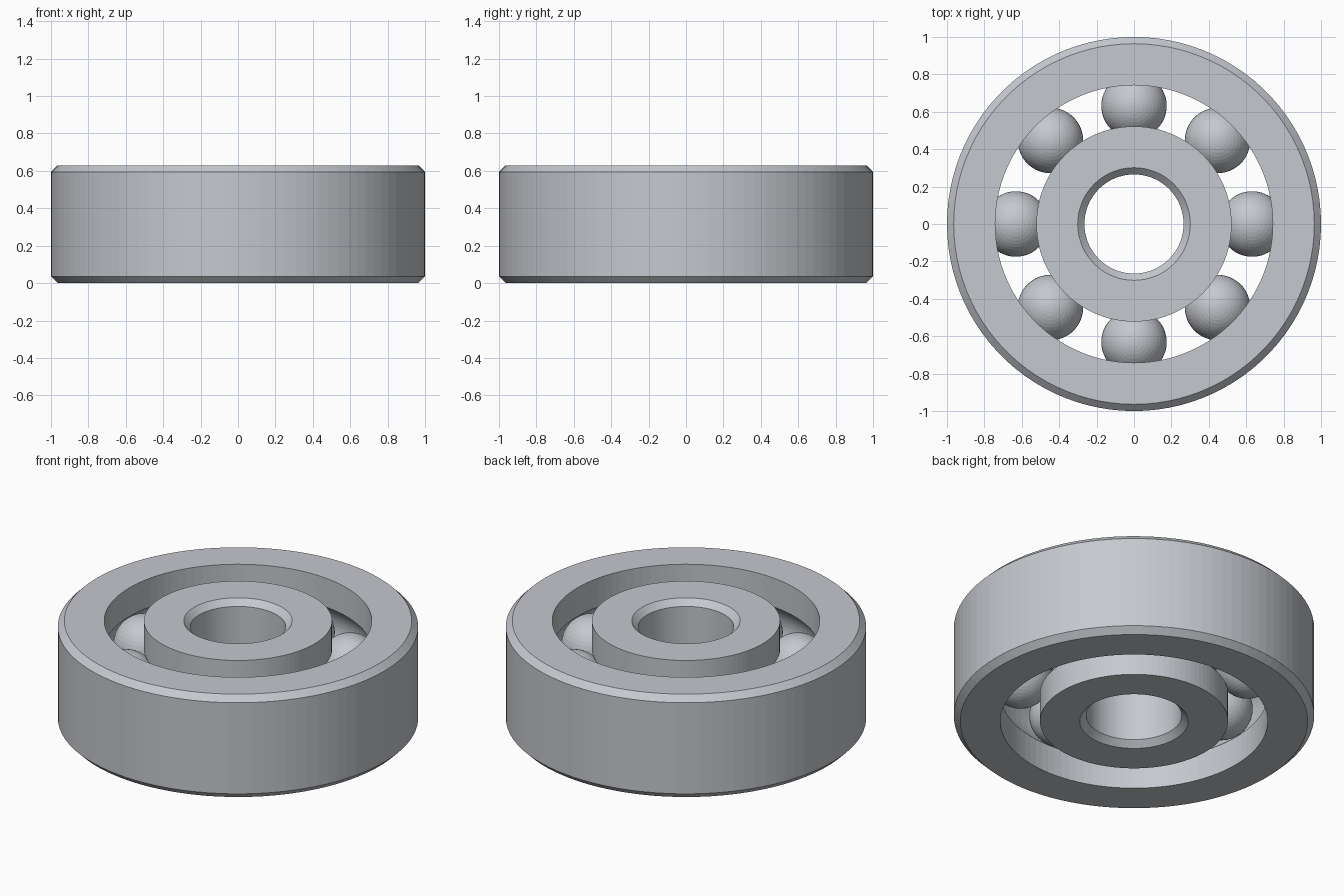
import bpy
import bmesh
from math import acos, cos, pi, sin, tau

if "Cube" in bpy.data.objects:
    bpy.data.objects.remove(bpy.data.objects["Cube"], do_unlink=True)

HEIGHT = 0.63
MID = HEIGHT / 2
PITCH = 0.632          # radius of the circle of balls
BALL = 0.175
GROOVE = 0.177
GAP = 0.11             # from ball circle to each ring wall
CHAMFER = 0.036
SEGMENTS = 100
BALLS = 8

steel = bpy.data.materials.new("brushed steel grey")
steel.use_nodes = True
colour = (0.56, 0.58, 0.62, 1)
steel.diffuse_color = colour
steel.node_tree.nodes["Principled BSDF"].inputs["Base Color"].default_value = colour


def finish(name, bm):
    """Turn a bmesh into a named steel object."""
    bmesh.ops.recalc_face_normals(bm, faces=bm.faces)
    mesh = bpy.data.meshes.new(name)
    bm.to_mesh(mesh)
    bm.free()
    mesh.materials.append(steel)
    obj = bpy.data.objects.new(name, mesh)
    bpy.context.collection.objects.link(obj)
    return obj


def lathe(name, profile):
    """Revolve a closed (radius, height) profile around z."""
    bm = bmesh.new()
    rings = []
    for s in range(SEGMENTS):
        a = tau * s / SEGMENTS
        rings.append([bm.verts.new((r * cos(a), r * sin(a), z)) for r, z in profile])
    n = len(profile)
    for s, ring in enumerate(rings):
        after = rings[(s + 1) % SEGMENTS]
        for i in range(n):
            j = (i + 1) % n
            bm.faces.new((ring[i], after[i], after[j], ring[j]))
    return finish(name, bm)


def race(side, steps=14):
    """Arc of the ball groove, bottom to top; side is 1 outward, -1 inward."""
    half = acos(GAP / GROOVE)
    angles = [half * (2 * i / steps - 1) for i in range(steps + 1)]
    return [(PITCH + side * GROOVE * cos(a), MID + GROOVE * sin(a)) for a in angles]


def ring(name, side, rim):
    """Race ring: grooved wall facing the balls, chamfered rim on the far side."""
    wall = PITCH + side * GAP
    edge = rim - side * CHAMFER
    profile = [(wall, 0)] + race(side) + [
        (wall, HEIGHT), (edge, HEIGHT), (rim, HEIGHT - CHAMFER),
        (rim, CHAMFER), (edge, 0)]
    return lathe(name, profile)


# Rings
ring("outer_ring", 1, 1.0)
ring("inner_ring", -1, 0.265)

# Balls
for k in range(BALLS):
    a = tau * k / BALLS
    bm = bmesh.new()
    bmesh.ops.create_uvsphere(bm, u_segments=48, v_segments=24, radius=BALL)
    ball = finish(f"ball_{k + 1}", bm)
    ball.location = (PITCH * cos(a), PITCH * sin(a), MID)
    ball.rotation_euler.z = a + pi / 2
